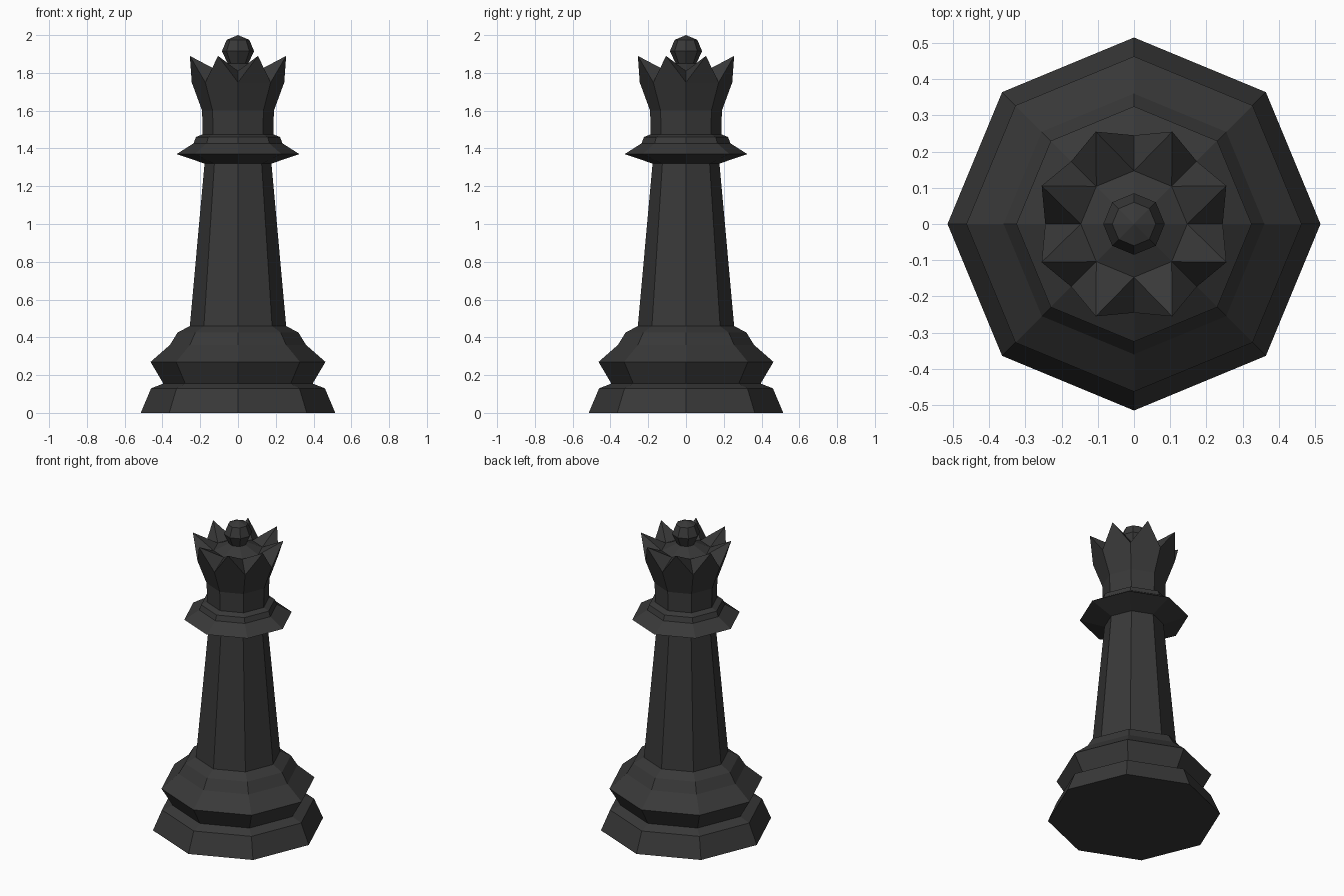
import bpy
import bmesh
from math import cos, sin, pi

SIDES = 8

cube = bpy.data.objects.get("Cube")
if cube:
    bpy.data.objects.remove(cube, do_unlink=True)

# Single dark finish
COLOUR = (0.04, 0.04, 0.04, 1)
dark = bpy.data.materials.new("charcoal")
dark.use_nodes = True
dark.diffuse_color = COLOUR
dark.node_tree.nodes["Principled BSDF"].inputs["Base Color"].default_value = COLOUR


def ring(bm, radius, z, offset=0.0):
    """Eight vertices around the axis, the first on +x unless offset."""
    angles = [2 * pi * (i + offset) / SIDES for i in range(SIDES)]
    return [bm.verts.new((radius * cos(a), radius * sin(a), z)) for a in angles]


def bridge(bm, low, high):
    for i in range(SIDES):
        j = (i + 1) % SIDES
        bm.faces.new((low[i], low[j], high[j], high[i]))


def lathe(bm, profile):
    """Turn a (radius, height) profile; returns its rings."""
    rings = [ring(bm, r, z) for r, z in profile]
    for low, high in zip(rings, rings[1:]):
        bridge(bm, low, high)
    return rings


def finish(bm, name):
    mesh = bpy.data.meshes.new(name)
    bm.to_mesh(mesh)
    bm.free()
    mesh.materials.append(dark)
    obj = bpy.data.objects.new(name, mesh)
    bpy.context.collection.objects.link(obj)
    return obj


# Stepped foot
bm = bmesh.new()
rings = lathe(bm, [(0.515, 0), (0.46, 0.13), (0.395, 0.155), (0.463, 0.27),
                   (0.36, 0.36), (0.32, 0.425), (0.255, 0.46)])
bm.faces.new(rings[0][::-1])
finish(bm, "base")

# Tapered column
bm = bmesh.new()
lathe(bm, [(0.255, 0.46), (0.177, 1.32)])
finish(bm, "shaft")

# Flared collar
bm = bmesh.new()
lathe(bm, [(0.177, 1.32), (0.325, 1.37), (0.235, 1.427),
           (0.223, 1.46), (0.187, 1.475)])
finish(bm, "collar")

# Crown: flaring cup, one spike over each side, shallow dome inside
bm = bmesh.new()
cup = lathe(bm, [(0.187, 1.475), (0.19, 1.6), (0.245, 1.75)])
dome = lathe(bm, [(0.147, 1.81), (0.055, 1.85)])
tips = ring(bm, 0.276, 1.89, 0.5)
rim, inner = cup[-1], dome[0]
for i in range(SIDES):
    j = (i + 1) % SIDES
    bm.faces.new((rim[i], rim[j], tips[i]))
    bm.faces.new((rim[j], inner[j], tips[i]))
    bm.faces.new((inner[j], inner[i], tips[i]))
    bm.faces.new((inner[i], rim[i], tips[i]))
finish(bm, "crown")

# Faceted finial ball
bm = bmesh.new()
rings = lathe(bm, [(0.055, 1.85), (0.085, 1.915), (0.06, 1.975)])
apex = bm.verts.new((0, 0, 2))
for i in range(SIDES):
    bm.faces.new((rings[-1][i], rings[-1][(i + 1) % SIDES], apex))
finish(bm, "finial")
